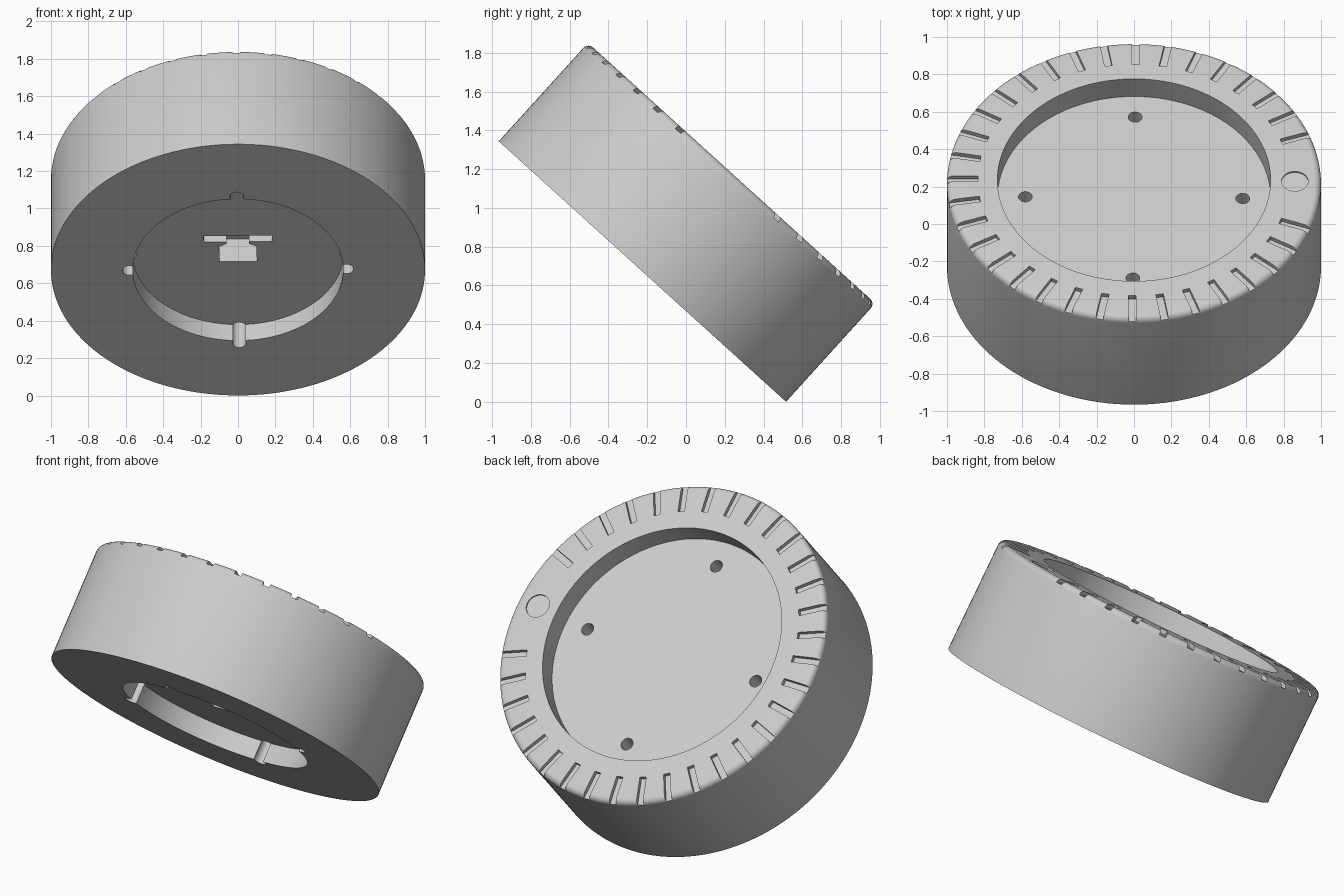
import bpy, bmesh
from math import pi, sin, cos, radians
from mathutils import Matrix, Vector

if "Cube" in bpy.data.objects:
    bpy.data.objects.remove(bpy.data.objects["Cube"], do_unlink=True)

HEIGHT, FILLET = 0.685, 0.035
POCKET_FLOOR, SOCKET_ROOF = 0.545, 0.115

grey = bpy.data.materials.new("plain grey")
grey.use_nodes = True
grey.diffuse_color = (0.6, 0.6, 0.6, 1)
grey.node_tree.nodes["Principled BSDF"].inputs["Base Color"].default_value = grey.diffuse_color


def make_object(name, bm):
    bmesh.ops.recalc_face_normals(bm, faces=bm.faces)
    mesh = bpy.data.meshes.new(name)
    bm.to_mesh(mesh)
    bm.free()
    mesh.materials.append(grey)
    obj = bpy.data.objects.new(name, mesh)
    bpy.context.collection.objects.link(obj)
    return obj


def revolve(profile, steps=144):
    bm = bmesh.new()
    verts = [bm.verts.new((r, 0, z)) for r, z in profile]
    edges = [bm.edges.new(pair) for pair in zip(verts, verts[1:])]
    bmesh.ops.spin(bm, geom=verts + edges, axis=(0, 0, 1), cent=(0, 0, 0),
                   angle=2 * pi, steps=steps)
    bmesh.ops.remove_doubles(bm, verts=bm.verts, dist=1e-5)
    return bm


def add_cylinder(bm, radius, x, y, bottom, top, sides):
    place = Matrix.Translation((x, y, (bottom + top) / 2))
    bmesh.ops.create_cone(bm, cap_ends=True, segments=sides, radius1=radius,
                          radius2=radius, depth=top - bottom, matrix=place)


# Drum with a rounded top rim, a wide top pocket and a bottom socket
rounding = [(1 - FILLET + FILLET * cos(a), HEIGHT - FILLET + FILLET * sin(a))
            for a in [i * pi / 12 for i in range(7)]]
body = make_object("drum_body", revolve(
    [(0, SOCKET_ROOF), (0.563, SOCKET_ROOF), (0.563, 0), (1, 0)] + rounding
    + [(0.73, HEIGHT), (0.73, POCKET_FLOOR), (0, POCKET_FLOOR)]))

cuts = bmesh.new()

# Radial rim grooves, left out around the dimple
for step in range(2, 35):
    place = (Matrix.Rotation(radians(10 * step), 4, 'Z')
             @ Matrix.Translation((0.935, 0, HEIGHT + 0.015))
             @ Matrix.Diagonal((0.2, 0.04, 0.08, 1)))
    bmesh.ops.create_cube(cuts, size=1, matrix=place)

# Shallow round dimple on the rim
add_cylinder(cuts, 0.071, 0.86, 0, HEIGHT - 0.008, HEIGHT + 0.05, 48)

# Four through holes that also notch the socket wall
for quarter in range(4):
    a = quarter * pi / 2
    add_cylinder(cuts, 0.037, 0.581 * cos(a), 0.581 * sin(a), -0.1, HEIGHT, 24)

# T-shaped slot in the socket roof
half = [(0.1, 0.06), (0.1, -0.06), (0.06, -0.08), (0.06, -0.097),
        (0.182, -0.097), (0.182, -0.144)]
outline = half + [(-x, y) for x, y in reversed(half)]
face = cuts.faces.new([cuts.verts.new((x, y, SOCKET_ROOF - 0.05)) for x, y in outline])
extruded = bmesh.ops.extrude_face_region(cuts, geom=[face], use_keep_orig=True)["geom"]
bmesh.ops.translate(cuts, vec=Vector((0, 0, 0.212)),
                    verts=[v for v in extruded if isinstance(v, bmesh.types.BMVert)])

# Carve the drum, then drop the cutter
cutter = make_object("cutter", cuts)
cutter.hide_render = True
carve = body.modifiers.new("carve", 'BOOLEAN')
carve.operation = 'DIFFERENCE'
carve.solver = 'EXACT'
carve.object = cutter
bpy.ops.object.select_all(action='DESELECT')
body.select_set(True)
bpy.context.view_layer.objects.active = body
bpy.ops.object.modifier_apply(modifier=carve.name)
bpy.data.objects.remove(cutter, do_unlink=True)
bpy.ops.object.shade_smooth_by_angle(angle=radians(25))

# Tip the drum back onto its lower edge
body.matrix_world = (Matrix.Translation((0, -0.225, 0.672))
                     @ Matrix.Rotation(radians(-42.2), 4, 'X')
                     @ Matrix.Rotation(radians(-0.6), 4, 'Z'))
